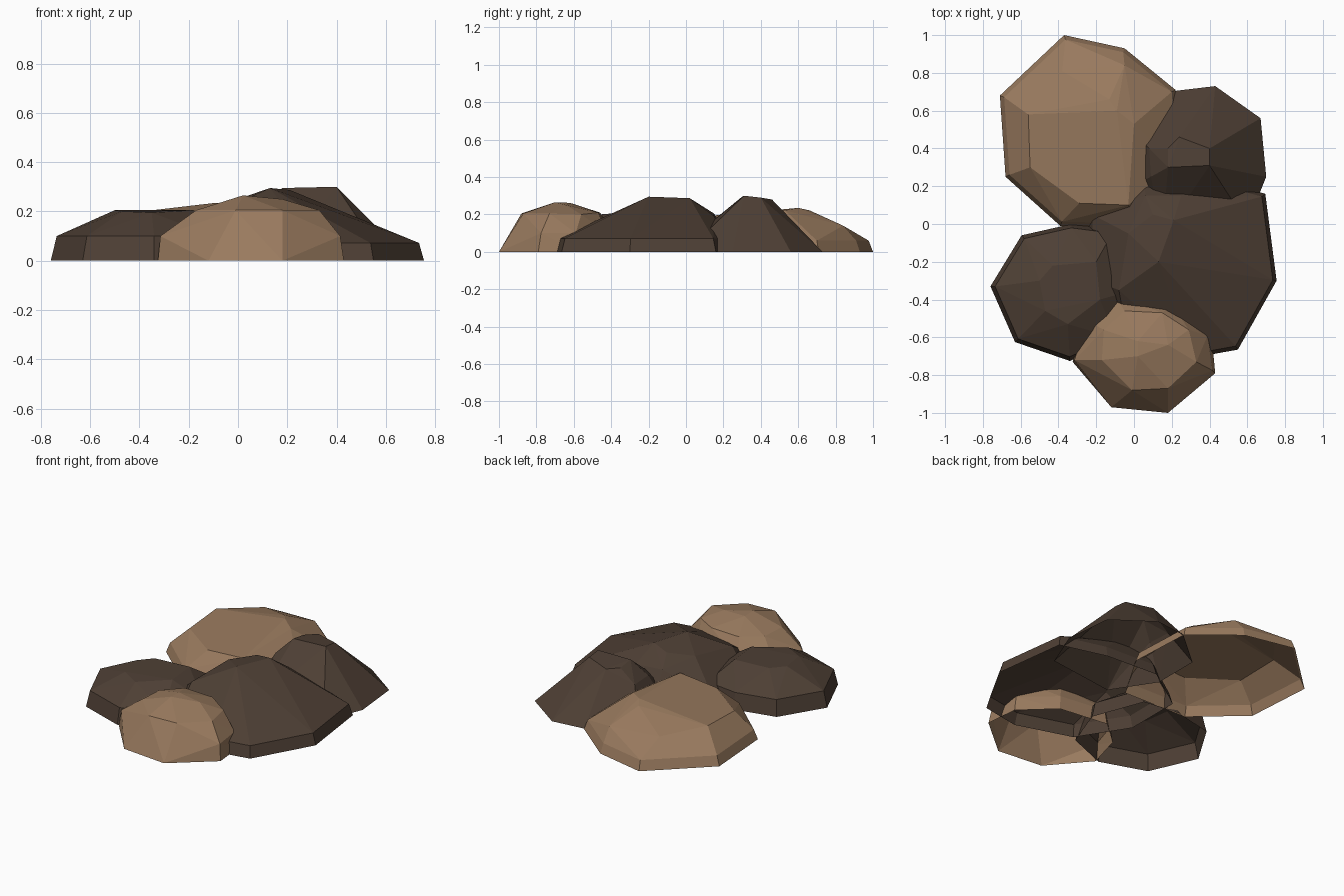
import bpy, bmesh


def material(name, rgb):
    m = bpy.data.materials.new(name)
    m.diffuse_color = (*rgb, 1)
    return m


tan = material("tan_stone", (0.32, 0.196, 0.113))
dark = material("dark_brown_stone", (0.076, 0.050, 0.035))


def rock(name, mat, base, rim_z, rim_scale, crest):
    """Faceted open-bottomed boulder: hull of base outline, inset rim and crest points."""
    cx = sum(p[0] for p in base) / len(base)
    cy = sum(p[1] for p in base) / len(base)
    bm = bmesh.new()
    for x, y in base:
        bm.verts.new((x, y, 0))
        if rim_z:
            bm.verts.new((cx + (x - cx) * rim_scale, cy + (y - cy) * rim_scale, rim_z))
    for p in crest:
        bm.verts.new(p)
    bmesh.ops.convex_hull(bm, input=bm.verts[:])
    # open underside, then merge nearly flat facets
    under = [f for f in bm.faces if all(v.co.z < 0.001 for v in f.verts)]
    bmesh.ops.delete(bm, geom=under, context='FACES')
    loose = [v for v in bm.verts if not v.link_faces]
    bmesh.ops.delete(bm, geom=loose, context='VERTS')
    bmesh.ops.dissolve_limit(bm, angle_limit=0.06, verts=bm.verts[:], edges=bm.edges[:])
    bmesh.ops.recalc_face_normals(bm, faces=bm.faces[:])
    if sum(f.normal.z * f.calc_area() for f in bm.faces) < 0:
        bmesh.ops.reverse_faces(bm, faces=bm.faces[:])
    me = bpy.data.meshes.new(name)
    bm.to_mesh(me)
    bm.free()
    me.materials.append(mat)
    bpy.context.collection.objects.link(bpy.data.objects.new(name, me))


# large tan rock, back left
rock("back_left_rock", tan,
     [(-0.37, 1.0), (-0.05, 0.93), (0.22, 0.71), (0.24, 0.3), (0.05, -0.02),
      (-0.39, -0.01), (-0.68, 0.25), (-0.71, 0.68)], 0.06, 0.955,
     [(-0.56, 0.58, 0.18), (-0.38, 0.81, 0.15), (-0.05, 0.84, 0.14), (-0.13, 0.66, 0.222),
      (-0.09, 0.6, 0.235), (0.0, 0.53, 0.222), (-0.03, 0.1, 0.19), (-0.29, 0.11, 0.17),
      (-0.55, 0.3, 0.165)])

# steep dark rock, back right
rock("back_right_rock", dark,
     [(0.43, 0.73), (0.22, 0.705), (-0.02, 0.5), (-0.02, 0.2), (0.15, -0.06),
      (0.6, 0.0), (0.7, 0.25), (0.67, 0.56)], 0, 1,
     [(0.18, 0.3, 0.295), (0.4, 0.31, 0.3), (0.4, 0.4, 0.29), (0.24, 0.46, 0.28),
      (0.18, 0.4, 0.28), (0.08, 0.4, 0.2), (0.09, 0.25, 0.2)])

# broad dark rock, centre right
rock("centre_rock", dark,
     [(0.695, 0.16), (0.755, -0.3), (0.55, -0.665), (0.3, -0.71), (-0.05, -0.6),
      (-0.24, -0.3), (-0.24, 0.06), (0.05, 0.26), (0.4, 0.24)], 0.072, 0.96,
     [(0.13, -0.2, 0.295), (0.21, 0.02, 0.287), (0.1, 0.05, 0.265), (0.06, 0.15, 0.205),
      (0.25, 0.15, 0.19), (-0.03, -0.05, 0.24), (-0.08, -0.35, 0.2)])

# low dark rock, front left
rock("front_left_rock", dark,
     [(-0.76, -0.33), (-0.595, -0.06), (-0.33, 0.0), (-0.1, -0.03), (0.02, -0.35),
      (-0.08, -0.62), (-0.34, -0.725), (-0.63, -0.625)], 0.1, 0.94,
     [(-0.5, -0.3, 0.205), (-0.47, -0.46, 0.2), (-0.35, -0.53, 0.195),
      (-0.18, -0.4, 0.205), (-0.2, -0.2, 0.205), (-0.43, -0.22, 0.205)])

# small rounded tan rock, front
rock("front_rock", tan,
     [(-0.325, -0.73), (-0.12, -0.97), (0.18, -1.0), (0.43, -0.79), (0.41, -0.58),
      (0.22, -0.4), (-0.1, -0.36), (-0.26, -0.5)], 0, 1,
     [(-0.315, -0.72, 0.1), (0.415, -0.775, 0.1), (0.39, -0.59, 0.1), (0.2, -0.42, 0.1),
      (-0.1, -0.38, 0.1), (-0.25, -0.51, 0.1),
      (-0.17, -0.72, 0.205), (-0.01, -0.88, 0.205), (0.18, -0.87, 0.205), (0.33, -0.73, 0.205),
      (0.02, -0.7, 0.265), (0.02, -0.62, 0.262), (0.18, -0.64, 0.25), (0.29, -0.56, 0.2),
      (0.15, -0.47, 0.21), (-0.05, -0.46, 0.21), (-0.16, -0.56, 0.205)])
